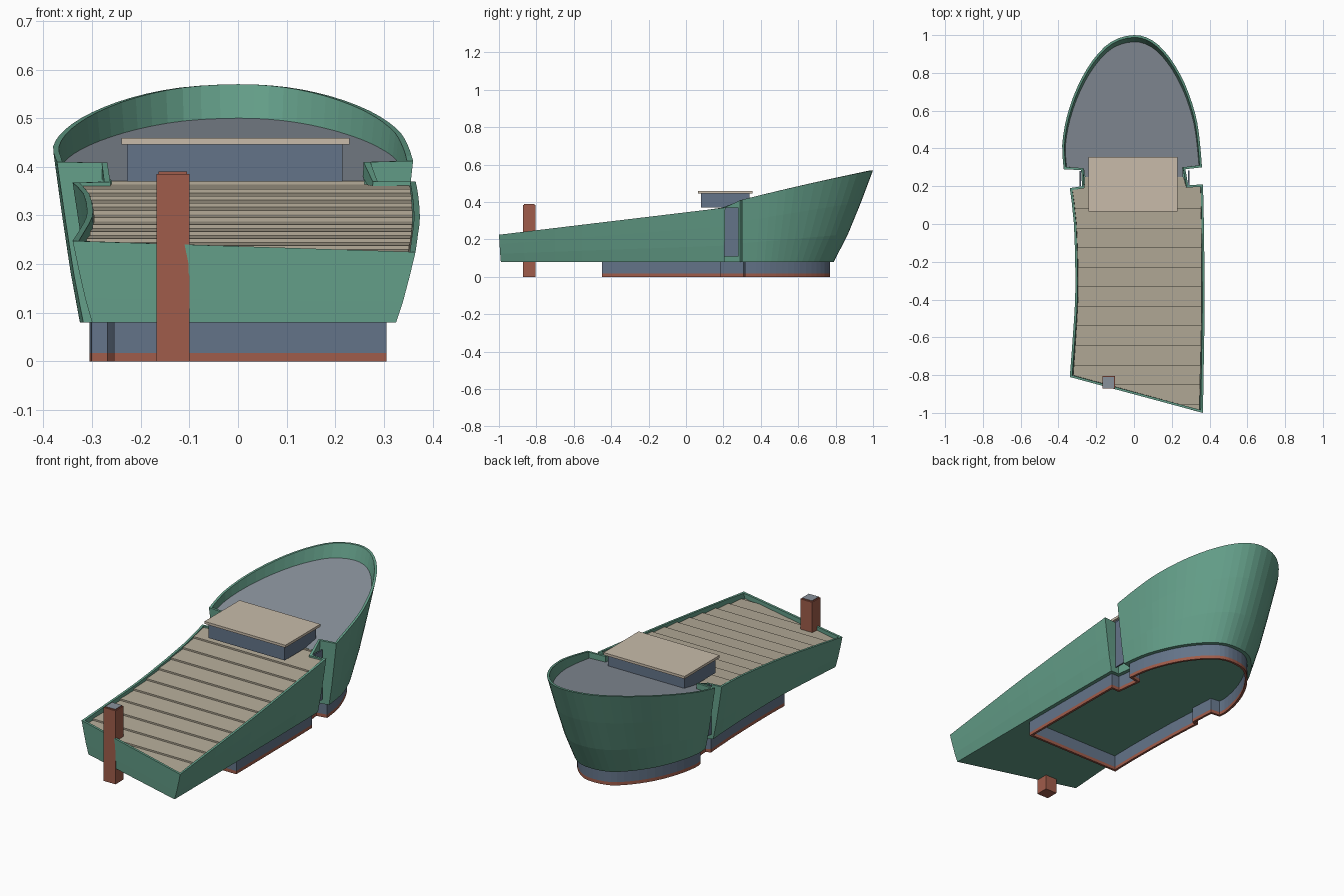
import bpy, bmesh, math
from mathutils import Vector

if "Cube" in bpy.data.objects:
    bpy.data.objects.remove(bpy.data.objects["Cube"])


def material(name, rgb):
    m = bpy.data.materials.new(name)
    m.diffuse_color = (*rgb, 1)
    m.use_nodes = True
    m.node_tree.nodes["Principled BSDF"].inputs["Base Color"].default_value = m.diffuse_color
    return m


GREEN = material("sea green", (0.127, 0.345, 0.25))
BLUE = material("slate blue", (0.127, 0.174, 0.25))
GREY = material("roof grey", (0.25, 0.285, 0.33))
TAN = material("deck tan", (0.46, 0.41, 0.315))
CREAM = material("pale cream", (0.58, 0.50, 0.40))
RUST = material("rust red", (0.35, 0.107, 0.069))


def build(name, verts, faces, mats, rule=None):
    me = bpy.data.meshes.new(name)
    me.from_pydata(verts, [], faces)
    for m in mats:
        me.materials.append(m)
    bm = bmesh.new()
    bm.from_mesh(me)
    bmesh.ops.recalc_face_normals(bm, faces=bm.faces)
    if rule:
        for f in bm.faces:
            f.material_index = rule(f)
    bm.to_mesh(me)
    bm.free()
    ob = bpy.data.objects.new(name, me)
    bpy.context.collection.objects.link(ob)
    return ob


def box(name, x0, x1, y0, y1, z0, z1, mats, rule=None):
    v = [(x, y, z) for z in (z0, z1) for x, y in ((x0, y0), (x1, y0), (x1, y1), (x0, y1))]
    f = [(0, 3, 2, 1), (4, 5, 6, 7)] + [(i, (i + 1) % 4, (i + 1) % 4 + 4, i + 4) for i in range(4)]
    return build(name, v, f, mats, rule)


def bridge(rings, close=False):
    n = len(rings[0])
    verts = [p for r in rings for p in r]
    pairs = [(k, k + 1) for k in range(len(rings) - 1)]
    if close:
        pairs.append((len(rings) - 1, 0))
    faces = [(a * n + i, a * n + (i + 1) % n, b * n + (i + 1) % n, b * n + i)
             for a, b in pairs for i in range(n)]
    return verts, faces


def inset(pts, d):
    """Move a counter-clockwise outline inwards by d."""
    out = []
    n = len(pts)
    for i in range(n):
        a, p, b = (Vector(pts[j % n][:2]) for j in (i - 1, i, i + 1))
        u, w = (p - a).normalized(), (b - p).normalized()
        n1, n2 = Vector((-u.y, u.x)), Vector((-w.y, w.x))
        q = p + (n1 + n2) * d / max(0.4, 1 + n1.dot(n2))
        out.append((q.x, q.y))
    return out


def smooth(pts, k=3):
    """Catmull-Rom subdivision of an open row of points."""
    P = [Vector(p) for p in pts]
    out = []
    for i in range(len(P) - 1):
        a, b, c, d = P[max(i - 1, 0)], P[i], P[i + 1], P[min(i + 2, len(P) - 1)]
        for s in range(k):
            t = s / k
            out.append(0.5 * (2 * b + (c - a) * t + (2 * a - 5 * b + 4 * c - d) * t * t
                              + (3 * b - a - 3 * c + d) * t ** 3))
    return [tuple(p) for p in out + [P[-1]]]


# Hull outline: rim x, rim y, bottom x, bottom y (counter-clockwise)
right = smooth([(.365, -1, .325, -.99), (.370, -.7, .325, -.7), (.374, -.4, .325, -.4),
                (.370, 0, .323, 0), (.365, .21, .32, .205)], 2)
bow = smooth([(.360, .30, .318, .30), (.347, .45, .302, .42), (.325, .58, .27, .52),
              (.27, .74, .222, .62), (.19, .88, .155, .71), (.10, .97, .08, .772),
              (0, 1.0, 0, .79), (-.12, .965, -.1, .77), (-.22, .865, -.18, .70),
              (-.30, .725, -.25, .60), (-.355, .57, -.30, .48), (-.38, .42, -.325, .36),
              (-.372, .29, -.318, .29)], 3)
left = smooth([(-.34, .19, -.29, .19), (-.318, 0, -.278, 0), (-.31, -.3, -.272, -.3),
               (-.317, -.5, -.278, -.5), (-.34, -.81, -.30, -.81)], 2)
notch_r = [(.287, .205, .272, .205), (.272, .29, .262, .29)]
notch_l = [(-.28, .285, -.27, .285), (-.275, .20, -.265, .20)]
outline = right + notch_r + bow + notch_l + left
nr, nb = len(right), len(bow)


def rim_z(y):
    d = y - 0.29
    return 0.41 + 0.25 * d - 0.035 * d * d if y > 0.25 else 0.225 + 0.12 * (y + 1)


def deck_z(y):
    return 0.375 + 0.18 * (y - 0.27) if y > 0.25 else 0.37 + 0.14 * (y - 0.25)


def hull_point(p, t):
    s = t ** 0.85
    return (p[2] + (p[0] - p[2]) * s, p[3] + (p[1] - p[3]) * s, 0.08 + (rim_z(p[1]) - 0.08) * t)


# Hull shell with rim and inner bulwark
rings = [[hull_point(p, t) for p in outline] for t in (0, 0.3, 0.65, 1)]
rim_in = inset(rings[-1], 0.012)
rings.append([(x, y, o[2]) for (x, y), o in zip(rim_in, rings[-1])])
at_deck = [hull_point(p, (deck_z(p[1]) - 0.08) / (rim_z(p[1]) - 0.08)) for p in outline]
floor = inset(at_deck, 0.012)
rings.append([(x, y, deck_z(y) - (0.002 if p[1] > 0.25 else 0.02))
              for (x, y), p in zip(floor, outline)])
v, f = bridge(rings)
f.append(tuple(range(len(outline))))
build("hull", v, f, [GREEN])

# Sloping grey deck at the bow
bow_pts = [(-.26, .25), (.26, .25)] + floor[nr + 1:nr + 3 + nb]
build("bow_deck", [(x, y, 0.375 + 0.18 * (y - 0.27)) for x, y in bow_pts],
      [tuple(range(len(bow_pts)))], [GREY])
box("deck_end_riser", -.26, .26, .243, .25, .33, .371, [TAN])

# Stepped plank deck: cut the outline into strips and raise each one
main = floor[:nr + 1] + [(.262, .25), (-.262, .25)] + floor[nr + 3 + nb:]
bm = bmesh.new()
bm.faces.new([bm.verts.new((x, y, 0)) for x, y in main])
pitch, y_last = 0.1035, 0.08
for k in range(11):
    bmesh.ops.bisect_plane(bm, geom=bm.verts[:] + bm.edges[:] + bm.faces[:],
                           plane_co=(0, y_last - k * pitch, 0), plane_no=(0, 1, 0))
dv, df = [], []
for face in bm.faces:
    c = face.calc_center_bounds().y
    k = min(0, math.floor((c - y_last) / pitch))
    y0 = y_last + k * pitch
    base = deck_z(y0) + 0.008
    pts = [(q.co.x, q.co.y, base + 0.06 * (q.co.y - y0)) for q in face.verts]
    n, o = len(pts), len(dv)
    dv += pts + [(x, y, z - 0.025) for x, y, z in pts]
    df.append(tuple(range(o, o + n)))
    df += [(o + i, o + n + i, o + n + (i + 1) % n, o + (i + 1) % n) for i in range(n)]
bm.free()
build("plank_deck", dv, df, [TAN])

# Hollow plinth following the hull bottom, rust strip at its foot
low = [(p[2], p[3]) for p in outline if p[3] > -0.42]
i0 = next(i for i, p in enumerate(low) if p[0] < 0 and p[1] < 0.1)
low = [(.325, -.47)] + low + [(-.276, -.47)]
outer = inset(low, 0.02)
inner = inset(outer, 0.012)
levels = [(outer, 0), (outer, .017), (outer, .08), (inner, .08), (inner, .017), (inner, 0)]
v, f = bridge([[(x, y, z) for x, y in pts] for pts, z in levels], True)
build("plinth", v, f, [BLUE, RUST], lambda q: 1 if q.calc_center_median().z < 0.015 else 0)

# Tall window panels in the side notches
box("right_window", .287, .294, .205, .282, .11, .37, [BLUE])
box("left_window", -.288, -.281, .20, .28, .11, .37, [BLUE])

# Cabin and its overhanging roof slab
box("cabin", -.228, .215, .08, .34, .37, .446, [BLUE])
box("cabin_roof", -.24, .229, .065, .355, .446, .459, [CREAM])

# Chimney with a grey cap
box("chimney", -.168, -.10, -.872, -.805, 0, .385, [RUST])
box("chimney_cap", -.163, -.105, -.867, -.81, .385, .39, [RUST, GREY],
    lambda q: 1 if q.normal.z > 0.5 else 0)
